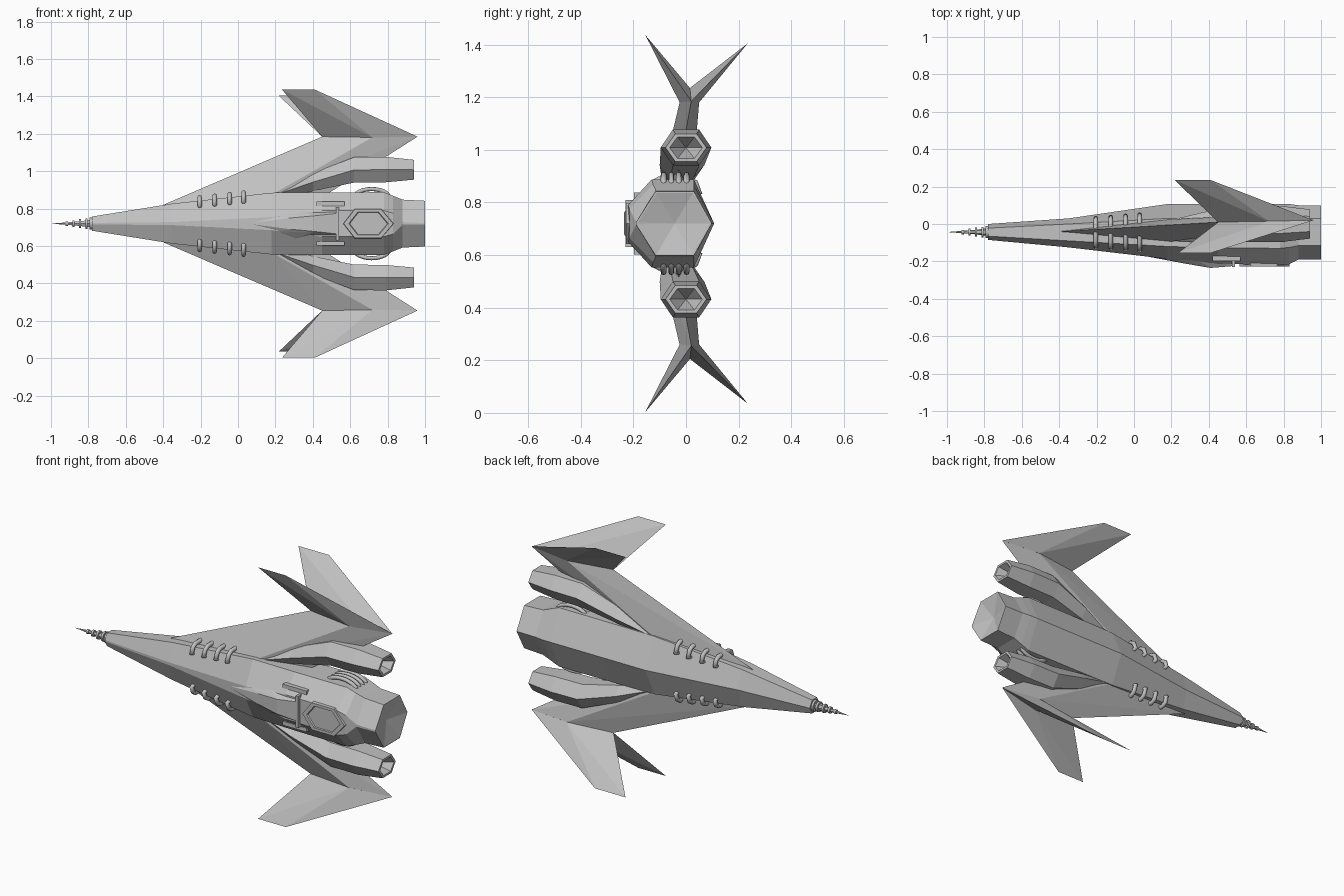
import bpy, bmesh, math
from mathutils import Vector

if "Cube" in bpy.data.objects:
    bpy.data.objects.remove(bpy.data.objects["Cube"])

ZC = 0.72  # height of the ship's centreline; span runs along z
grey = bpy.data.materials.new("light_grey")
grey.diffuse_color = (0.53, 0.53, 0.53, 1)
grey.use_nodes = True
grey.node_tree.nodes["Principled BSDF"].inputs["Base Color"].default_value = grey.diffuse_color


def finish(name, bm):
    bmesh.ops.recalc_face_normals(bm, faces=bm.faces)
    me = bpy.data.meshes.new(name)
    bm.to_mesh(me)
    bm.free()
    me.materials.append(grey)
    ob = bpy.data.objects.new(name, me)
    bpy.context.collection.objects.link(ob)
    return ob


def loft(name, rings, apex=None):
    """Skin equal-length rings; the last end closes to an apex if given."""
    bm = bmesh.new()
    rows = [[bm.verts.new(p) for p in r] for r in rings]
    n = len(rows[0])
    for a, b in zip(rows, rows[1:]):
        for i in range(n):
            j = (i + 1) % n
            bm.faces.new((a[i], a[j], b[j], b[i]))
    bm.faces.new(rows[0])
    if apex:
        tip = bm.verts.new(apex)
        for i in range(n):
            bm.faces.new((rows[-1][i], rows[-1][(i + 1) % n], tip))
    else:
        bm.faces.new(rows[-1])
    return finish(name, bm)


def hull_of(name, pts):
    bm = bmesh.new()
    for p in pts:
        bm.verts.new(p)
    r = bmesh.ops.convex_hull(bm, input=bm.verts)
    bmesh.ops.delete(bm, geom=list({v for v in r["geom_interior"] if isinstance(v, bmesh.types.BMVert)}),
                     context='VERTS')
    return finish(name, bm)


def pipe(name, pts, radius, sides=8):
    pts = [Vector(p) for p in pts]
    rings = []
    for i, p in enumerate(pts):
        d = (pts[min(i + 1, len(pts) - 1)] - pts[max(i - 1, 0)]).normalized()
        u = d.orthogonal().normalized() if abs(d.x) > 0.99 else d.cross(Vector((1, 0, 0))).normalized()
        if all(abs(q.y - pts[0].y) < 1e-6 for q in pts):
            u = Vector((0, 1, 0))
        v = d.cross(u)
        rings.append([p + radius * (math.cos(k * math.tau / sides) * u + math.sin(k * math.tau / sides) * v)
                      for k in range(sides)])
    ob = loft(name, rings)
    for poly in ob.data.polygons:
        poly.use_smooth = len(poly.vertices) == 4
    return ob


def hexagon(x, y, z, ry, rz):
    """Hexagon across y/z with its points along y."""
    return [(x, y + ry * c, z + rz * s) for c, s in
            ((1, 0), (.52, 1), (-.52, 1), (-1, 0), (-.52, -1), (.52, -1))]


# fuselage stations: x, half width, keel y, lower shoulder y, upper shoulder y, top y, top half width
ST = [(-.78, .038, 0, -.022, -.065, -.085, .004),
      (-.35, .107, .03, 0, -.09, -.125, .008),
      (.18, .165, .107, .03, -.12, -.187, .035),
      (.45, .167, .107, .03, -.128, -.212, .07),
      (.78, .168, .107, .03, -.13, -.220, .07),
      (.83, .148, .107, .03, -.125, -.215, .055),
      (.88, .128, .100, .03, -.115, -.190, .006),
      (1.0, .122, .098, .03, -.115, -.190, .004)]


def station(x):
    for a, b in zip(ST, ST[1:]):
        if a[0] <= x <= b[0]:
            f = (x - a[0]) / (b[0] - a[0])
            return [p + f * (q - p) for p, q in zip(a, b)]


def section(s, k=1.0):
    x, w, yb, l, u, yt, t = s
    m = -.043
    f = lambda y: m + (y - m) * k
    return [(x, f(yb), ZC), (x, f(l), ZC + w * k), (x, f(u), ZC + w * k), (x, f(yt), ZC + t * k),
            (x, f(yt), ZC - t * k), (x, f(u), ZC - w * k), (x, f(l), ZC - w * k)]


loft("fuselage", [section(s) for s in ST] + [section(ST[-1], .95)], apex=(.965, -.043, ZC))

# nose probe with its stack of discs
loft("nose_probe", [hexagon(-.77, -.043, ZC, .022, .022), hexagon(-.86, -.043, ZC, .011, .011)],
     apex=(-1, -.043, ZC))
for x, r in ((-.787, .032), (-.81, .028), (-.845, .024), (-.88, .018), (-.915, .012)):
    pipe("probe_disc", [(x - .006, -.043, ZC), (x + .006, -.043, ZC)], r, 12)

# canopy
can = [(.05, -.17, ZC), (.05, -.14, ZC)]
for x, y, h in ((.15, -.165, .05), (.29, -.165, .085), (.53, -.17, .085),
                (.28, -.213, .03), (.41, -.235, .042), (.53, -.225, .055)):
    can += [(x, y, ZC + h), (x, y, ZC - h)]
hull_of("canopy", can)


# raised hexagonal hatch behind the canopy, with inset panel
def hatch_ring(y, k):
    return [(.70 + x * k, y, ZC + z * k) for x, z in
            ((-.135, 0), (-.075, .077), (.065, .077), (.13, 0), (.065, -.077), (-.075, -.077))]


loft("hatch", [hatch_ring(-.19, 1.05), hatch_ring(-.228, 1), hatch_ring(-.228, .8),
               hatch_ring(-.222, .76)])


def box(name, x0, x1, y0, y1, z0, z1):
    hull_of(name, [(x, y, z) for x in (x0, x1) for y in (y0, y1) for z in (z0, z1)])


box("canopy_rear_frame", .525, .54, -.23, -.17, ZC - .09, ZC + .09)

for s in (1, -1):
    def P(x, y, h):
        return (x, y, ZC + s * h)

    box("canopy_rail", .42, .57, -.197, -.15, ZC + s * .095, ZC + s * .117)

    # wing with a ridge on each face
    hull_of("wing", [P(-.40, -.04, .10), P(.19, -.095, .16), P(.19, .025, .16), P(.48, -.035, .16),
                     P(.45, .01, .465), P(.72, -.024, .462), P(.72, .05, .462), P(.96, .02, .465)])

    # pair of swept tip fins forming a V
    for name, y, tip, x0, x1, outer in (("upper_fin", -.155, .717, .235, .41, -.024),
                                        ("lower_fin", .235, .685, .217, .41, .05)):
        hull_of(name, [P(.45, .01, .465), P(.96, .02, .465), P(.72, .015, .515),
                       P(.72, outer, .46), P(x0, y, tip), P(x1, y, tip)])

    # engine pod with a hollow nozzle
    pod = [(.19, -.035, .15, .055, .02), (.40, -.015, .222, .085, .048), (.62, 0, .287, .096, .068),
           (.79, 0, .289, .096, .068), (.94, 0, .288, .078, .053), (.94, 0, .288, .062, .041)]
    loft("engine_pod", [hexagon(x, y, ZC + s * h, a, b) for x, y, h, a, b in pod],
         apex=P(.84, 0, .288))

    # staple pipes wrapped around the fuselage shoulders
    for x in (-.205, -.125, -.045, .03):
        _, w, yb, l, u, yt, t = station(x)
        mid = lambda a, b, f: a + (b - a) * f
        o = .013
        pipe("hull_staple", [P(x, mid(u, yt, .3) + .012, mid(w, t, .3)),
                             P(x, mid(u, yt, .3) - o, mid(w, t, .3) + .004),
                             P(x, u - o, w + .006), P(x, u + .008, w + o + .005),
                             P(x, l - .008, w + o + .005), P(x, l + o, w + .006),
                             P(x, mid(l, yb, .25) + o, mid(w, 0, .25) + .004),
                             P(x, mid(l, yb, .25) - .012, mid(w, 0, .25))], .012)

    # bundled coolant loops beside the hatch
    for k in range(4):
        y = -.085 + k * .029
        pipe("coolant_loop", [P(.715 + .095 * math.cos(a), y, .135 + .05 * math.sin(a))
                              for a in (math.pi * i / 12 for i in range(13))], .011)
